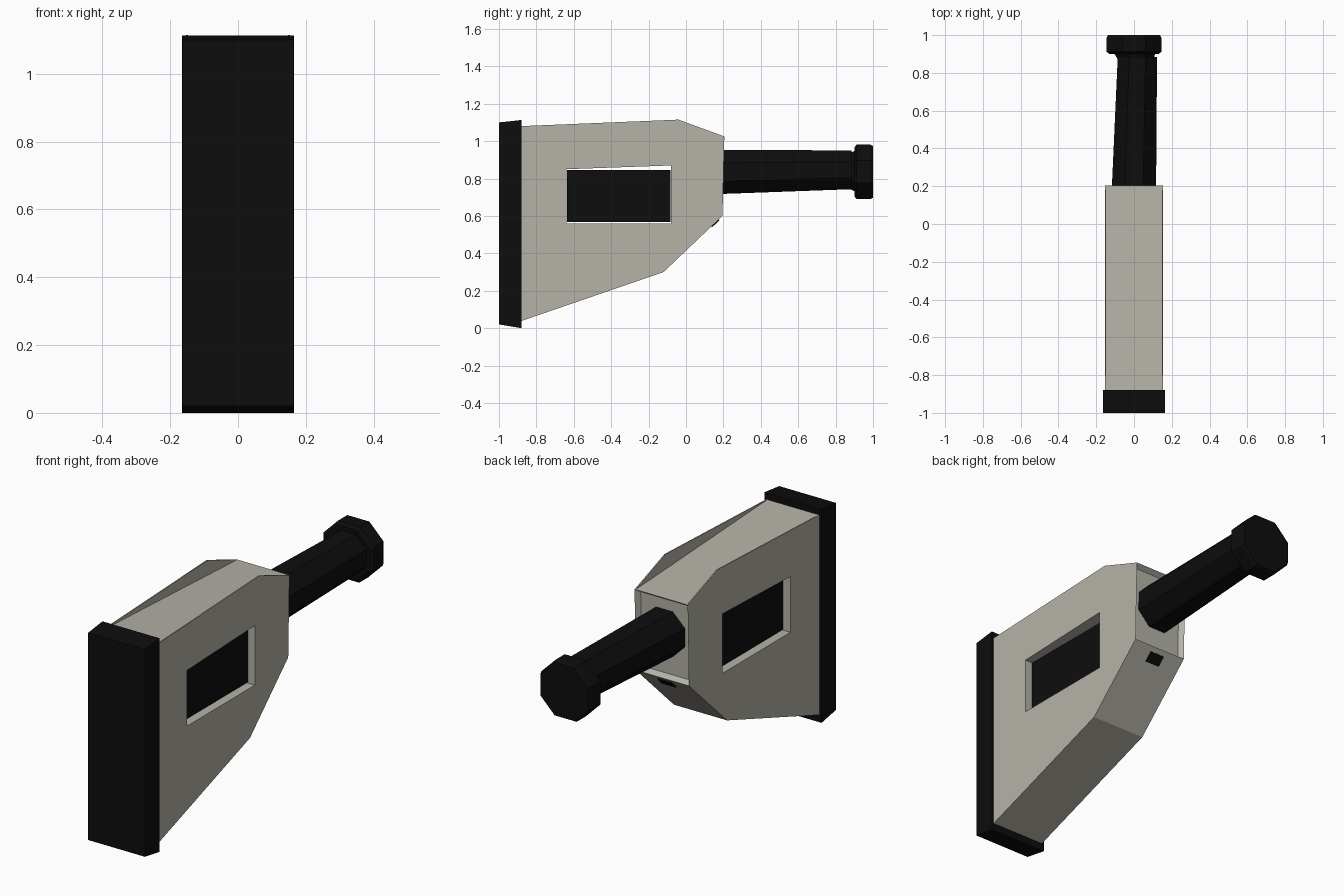
import bpy, bmesh, math
from mathutils import Vector

cube = bpy.data.objects.get("Cube")
if cube:
    bpy.data.objects.remove(cube, do_unlink=True)


def material(name, color):
    m = bpy.data.materials.new(name)
    m.use_nodes = True
    m.diffuse_color = (*color, 1)
    m.node_tree.nodes["Principled BSDF"].inputs["Base Color"].default_value = (*color, 1)
    return m


GREY = material("warm grey", (0.46, 0.45, 0.39))
BLACK = material("black", (0.004, 0.004, 0.004))


def finish(name, bm, mat):
    bmesh.ops.recalc_face_normals(bm, faces=bm.faces[:])
    mesh = bpy.data.meshes.new(name)
    bm.to_mesh(mesh)
    bm.free()
    mesh.materials.append(mat)
    ob = bpy.data.objects.new(name, mesh)
    bpy.context.collection.objects.link(ob)
    return ob


def loft(name, rings, mat, recess=None):
    """Bridge equal rings of points and cap both ends."""
    bm = bmesh.new()
    loops = [[bm.verts.new(p) for p in ring] for ring in rings]
    n = len(loops[0])
    for a, b in zip(loops, loops[1:]):
        for i in range(n):
            j = (i + 1) % n
            bm.faces.new((a[i], a[j], b[j], b[i]))
    bm.faces.new(loops[0])
    bm.faces.new(loops[-1])
    if recess:
        bmesh.ops.recalc_face_normals(bm, faces=bm.faces[:])
        back = max(bm.faces, key=lambda f: f.normal.y)
        bmesh.ops.inset_region(bm, faces=[back], thickness=recess, depth=-recess)
    return finish(name, bm, mat)


def prism(name, profile, x0, x1, mat, recess=None):
    """Side profile of (y, z) points pushed from x0 to x1."""
    return loft(name, [[(x, y, z) for y, z in profile] for x in (x0, x1)], mat, recess)


def rect(y0, y1, z0, z1):
    return [(y0, z0), (y1, z0), (y1, z1), (y0, z1)]


def octagon(x, y, z, r):
    """Flat-topped ring facing along y; r is the distance to the flats."""
    R = r / math.cos(math.pi / 8)
    angles = [math.pi / 8 + i * math.pi / 4 for i in range(8)]
    return [(x + R * math.cos(a), y, z + R * math.sin(a)) for a in angles]


# Body with a sunken back face
front_top, back_top = (-0.89, 1.08), (0.205, 1.025)
body = prism("body", [(-0.89, 0.035), (-0.12, 0.30), (0.195, 0.60), back_top, front_top],
             -0.153, 0.153, GREY, recess=0.025)

# Window opening cut through both sides
cutter = prism("window_cutter", [(-0.64, 0.56), (-0.08, 0.56), (-0.08, 0.87), (-0.64, 0.85)],
               -0.3, 0.3, GREY)
cutter.hide_render = True
cut = body.modifiers.new("window", "BOOLEAN")
cut.object = cutter
cut.solver = 'EXACT'
bpy.context.view_layer.objects.active = body
bpy.ops.object.modifier_apply(modifier=cut.name)
bpy.data.objects.remove(cutter, do_unlink=True)

# Raised side fins along the top
for side, s in (("left", 1), ("right", -1)):
    prism(side + "_top_fin", [front_top, back_top, (-0.04, 1.115)], s * 0.147, s * 0.153, GREY)

# Dark core sitting inside the window
prism("window_core", rect(-0.635, -0.082, 0.567, 0.845), -0.115, 0.115, BLACK)

# Front plate, flaring towards the body
loft("front_plate", [[(-w, y, lo), (w, y, lo), (w, y, hi), (-w, y, hi)]
                     for y, w, lo, hi in ((-1.0, 0.163, 0.02, 1.1), (-0.88, 0.165, 0.0, 1.113))], BLACK)

# Handle, neck and end cap
loft("handle", [octagon(0.0, 0.12, 0.835, 0.117), octagon(0.0, 0.2, 0.835, 0.117),
                octagon(0.018, 0.885, 0.847, 0.104)], BLACK)
loft("handle_neck", [octagon(0.01, 0.87, 0.842, 0.095), octagon(0.0, 0.92, 0.838, 0.115)], BLACK)
loft("end_cap", [octagon(0, 0.9, 0.836, 0.13), octagon(0, 0.912, 0.836, 0.146),
                 octagon(0, 0.985, 0.836, 0.146), octagon(0, 1.0, 0.836, 0.138)], BLACK)

# Small dark slot on the slope under the handle
prism("lower_slot", [(0.135, 0.543), (0.175, 0.581), (0.179, 0.577), (0.139, 0.539)],
      -0.04, 0.04, BLACK)
